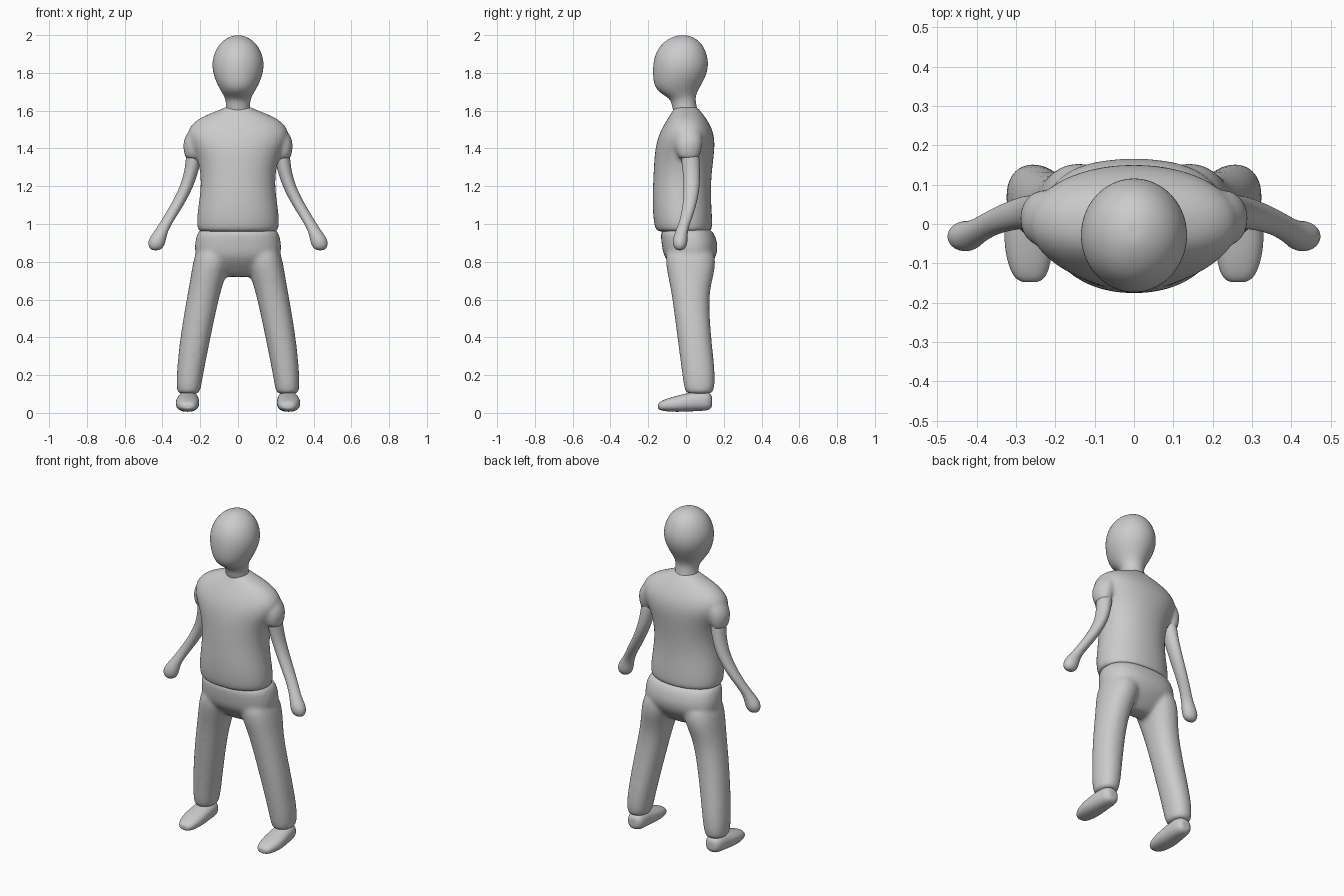
import bpy, bmesh
from math import cos, sin, pi, copysign

SIDES = 24


def loft(bm, rings, power=2.0, side=1, along_y=False):
    """Closed tube through rings: (height, centre x, half width, low edge, high edge)."""
    def curve(v):
        return copysign(abs(v) ** (2 / power), v)
    loops = []
    for h, cx, rx, lo, hi in rings:
        loop = []
        for i in range(SIDES):
            a = 2 * pi * i / SIDES
            x = side * (cx + rx * curve(cos(a)))
            d = (lo + hi) / 2 + (hi - lo) / 2 * curve(sin(a))
            loop.append(bm.verts.new((x, h, d) if along_y else (x, d, h)))
        loops.append(loop)
    for a, b in zip(loops, loops[1:]):
        for i in range(SIDES):
            j = (i + 1) % SIDES
            bm.faces.new((a[i], a[j], b[j], b[i]))
    # rounded end caps as triangle fans
    for loop in (loops[0], loops[-1]):
        centre = bm.verts.new(sum((v.co for v in loop), loop[0].co * 0) / SIDES)
        for i in range(SIDES):
            bm.faces.new((loop[i], loop[(i + 1) % SIDES], centre))


def finish(name, bm, mirror=False, fuse=0):
    bmesh.ops.recalc_face_normals(bm, faces=bm.faces)
    mesh = bpy.data.meshes.new(name)
    bm.to_mesh(mesh)
    bm.free()
    ob = bpy.data.objects.new(name, mesh)
    bpy.context.collection.objects.link(ob)
    for p in mesh.polygons:
        p.use_smooth = True
    if mirror:
        m = ob.modifiers.new("mirror", 'MIRROR')
        m.use_mirror_merge = False
    s = ob.modifiers.new("subdivide", 'SUBSURF')
    s.levels = s.render_levels = 2
    if fuse:
        r = ob.modifiers.new("fuse", 'REMESH')
        r.mode = 'VOXEL'
        r.voxel_size = 0.011
        r.use_smooth_shade = True
        m = ob.modifiers.new("soften", 'SMOOTH')
        m.factor = 0.5
        m.iterations = fuse
    return ob


# head and neck
bm = bmesh.new()
loft(bm, [(1.56, 0, .070, -.06, .07), (1.63, 0, .063, -.075, .055),
          (1.665, 0, .067, -.085, .050), (1.695, 0, .085, -.142, .058),
          (1.73, 0, .106, -.168, .077), (1.78, 0, .128, -.176, .105),
          (1.83, 0, .138, -.176, .119), (1.88, 0, .135, -.170, .117),
          (1.94, 0, .111, -.144, .096), (1.98, 0, .070, -.096, .058),
          (1.998, 0, .025, -.05, .012)])
finish("head", bm)

# shirt: torso with short sleeves fused in
bm = bmesh.new()
loft(bm, [(.958, 0, .200, -.145, .125), (.968, 0, .219, -.165, .141),
          (1.05, 0, .219, -.177, .139), (1.15, 0, .202, -.178, .132),
          (1.25, 0, .196, -.174, .135), (1.35, 0, .216, -.169, .147),
          (1.42, 0, .255, -.160, .154), (1.48, 0, .274, -.142, .148),
          (1.53, 0, .248, -.115, .126), (1.57, 0, .190, -.090, .100),
          (1.60, 0, .105, -.070, .075), (1.622, 0, .065, -.06, .06)], 2.15)
for s in (1, -1):
    loft(bm, [(1.345, .237, .030, -.025, .06), (1.352, .239, .042, -.040, .07),
              (1.39, .236, .053, -.055, .082), (1.44, .232, .060, -.06, .09),
              (1.50, .200, .060, -.05, .08), (1.53, .17, .04, -.03, .06)], side=s)
finish("shirt", bm, fuse=4)

# trousers: hips and two legs fused together
bm = bmesh.new()
loft(bm, [(.72, 0, .08, -.02, .07), (.76, 0, .15, -.06, .11),
          (.82, 0, .226, -.118, .160), (.88, 0, .233, -.128, .172),
          (.94, 0, .222, -.136, .156), (.98, 0, .205, -.13, .13)], 2.4)
for s in (1, -1):
    loft(bm, [(.100, .262, .050, .01, .130), (.112, .262, .063, -.008, .150),
              (.20, .256, .071, -.020, .157), (.40, .226, .081, -.046, .133),
              (.60, .188, .085, -.072, .120), (.70, .164, .090, -.090, .138),
              (.78, .144, .098, -.108, .160), (.88, .120, .10, -.11, .15)],
         2.2, side=s)
finish("trousers", bm, fuse=8)

# arms with mitten hands
bm = bmesh.new()
loft(bm, [(.861, .436, .018, -.045, -.018), (.873, .434, .037, -.063, -.002),
          (.90, .431, .046, -.071, .008), (.93, .423, .044, -.068, .008),
          (.97, .402, .034, -.052, .010), (1.03, .366, .033, -.030, .032),
          (1.10, .322, .035, -.017, .055), (1.20, .269, .035, -.010, .075),
          (1.30, .241, .038, -.020, .074), (1.38, .232, .043, -.03, .07),
          (1.43, .225, .03, -.02, .05)])
finish("arms", bm, mirror=True)

# shoes
bm = bmesh.new()
loft(bm, [(-.148, .264, .022, .022, .048), (-.135, .265, .043, .012, .062),
          (-.09, .267, .058, .006, .080), (-.03, .268, .064, .005, .096),
          (.03, .266, .060, .008, .110), (.08, .264, .056, .010, .118),
          (.12, .263, .049, .013, .112), (.138, .263, .028, .03, .09)],
     2.3, along_y=True)
finish("shoes", bm, mirror=True)
